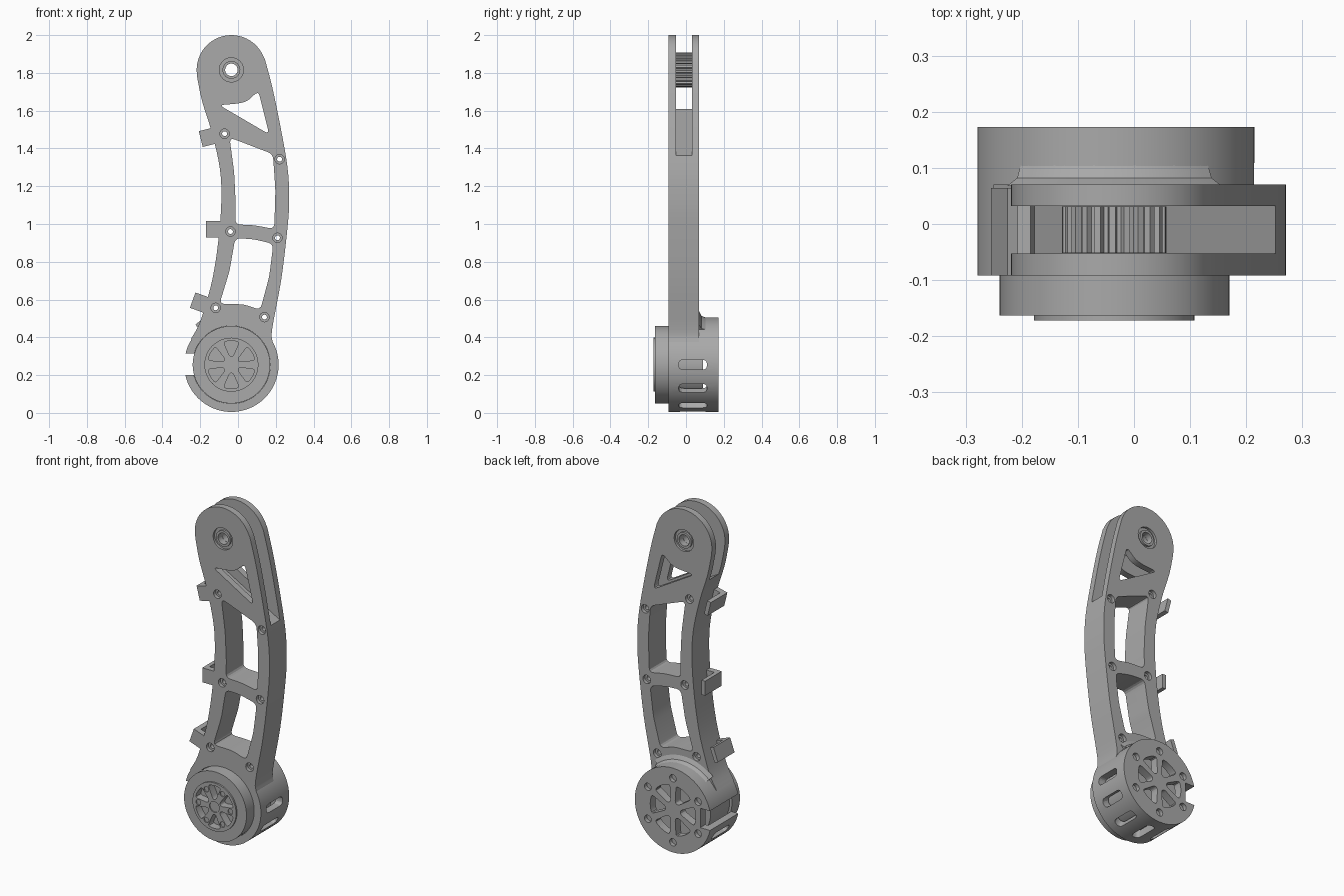
import bpy, bmesh, math
from mathutils import Matrix, Vector

if "Cube" in bpy.data.objects:
    bpy.data.objects.remove(bpy.data.objects["Cube"])

HX, HZ = -0.035, 0.255      # motor housing axis
PX, PZ = -0.035, 1.816      # upper pivot axis
FRONT, BACK = -0.092, 0.07  # arm faces

grey = bpy.data.materials.new("mid_grey")
grey.diffuse_color = (0.4, 0.4, 0.4, 1)
grey.use_nodes = True
grey.node_tree.nodes["Principled BSDF"].inputs["Base Color"].default_value = grey.diffuse_color


def prism(name, pts, y0, y1):
    """Extrude an (x, z) outline along y."""
    bm = bmesh.new()
    base = bm.faces.new([bm.verts.new((x, y0, z)) for x, z in pts])
    ext = bmesh.ops.extrude_face_region(bm, geom=[base])
    verts = [g for g in ext["geom"] if isinstance(g, bmesh.types.BMVert)]
    bmesh.ops.translate(bm, verts=verts, vec=(0, y1 - y0, 0))
    bmesh.ops.recalc_face_normals(bm, faces=bm.faces)
    me = bpy.data.meshes.new(name)
    bm.to_mesh(me)
    bm.free()
    me.materials.append(grey)
    ob = bpy.data.objects.new(name, me)
    bpy.context.collection.objects.link(ob)
    return ob


def arc(cx, cz, r, a0, a1, n):
    return [(cx + r * math.cos(math.radians(a0 + (a1 - a0) * i / n)),
             cz + r * math.sin(math.radians(a0 + (a1 - a0) * i / n))) for i in range(n + 1)]


def disc(name, cx, cz, r, y0, y1, n=48):
    return prism(name, arc(cx, cz, r, 0, 360, n)[:-1], y0, y1)


def rounded(corners, r, steps=4):
    """Round every corner of a polygon."""
    out, n = [], len(corners)
    for i in range(n):
        a, c, b = (Vector(corners[(i + k) % n]) for k in (-1, 0, 1))
        p = c + (a - c).normalized() * min(r, (a - c).length * 0.45)
        q = c + (b - c).normalized() * min(r, (b - c).length * 0.45)
        for s in range(steps + 1):
            t = s / steps
            out.append(tuple(p * (1 - t) ** 2 + c * 2 * t * (1 - t) + q * t * t))
    return out


def spline(pts, steps=4):
    """Smooth open curve through the points."""
    v = [Vector(p) for p in pts]
    v = [2 * v[0] - v[1]] + v + [2 * v[-1] - v[-2]]
    out = []
    for i in range(1, len(v) - 2):
        a, b, c, d = v[i - 1:i + 3]
        for s in range(steps):
            t = s / steps
            out.append(tuple(0.5 * (2 * b + (c - a) * t + (2 * a - 5 * b + 4 * c - d) * t * t
                                    + (3 * b - a - 3 * c + d) * t ** 3)))
    return out + [tuple(v[-2])]


def wedge(r0, r1, half, mid):
    """Rounded radial opening around the housing axis."""
    pts = arc(HX, HZ, r1, mid - half, mid + half, 3) + arc(HX, HZ, r0, mid + half * 0.6, mid - half * 0.6, 1)
    return rounded(pts, 0.016, 3)


def cut(target, cutters):
    for c in cutters:
        m = target.modifiers.new("cut", "BOOLEAN")
        m.operation, m.solver, m.object = "DIFFERENCE", "EXACT", c
        bpy.context.view_layer.objects.active = target
        bpy.ops.object.modifier_apply(modifier=m.name)
        bpy.data.objects.remove(c)


# Curved arm outline: right edge, round top, left edge
right = spline([(0.185, 0.37), (0.18, 0.44), (0.228, 0.7), (0.261, 0.97), (0.271, 1.13),
                (0.262, 1.3), (0.222, 1.53), (0.18, 1.73), (0.143, 1.87)])
left = spline([(-0.215, 1.77), (-0.19, 1.65), (-0.14, 1.49), (-0.097, 1.3), (-0.088, 1.13),
               (-0.103, 0.92), (-0.135, 0.71), (-0.18, 0.545), (-0.21, 0.46), (-0.25, 0.39)])
arm = prism("arm", right + arc(PX, PZ, 0.184, 22, 188, 24) + left + [(HX, HZ)], FRONT, BACK)

# Windows, fork slot, pivot bores and housing clearance
cutters = [
    prism("c", rounded(w, 0.03), -0.3, 0.3) for w in (
        [(-0.1, 1.63), (0.0, 1.637), (0.05, 1.65), (0.108, 1.705), (0.165, 1.475)],
        [(-0.045, 1.458), (0.185, 1.37), (0.198, 1.18), (0.192, 0.973), (0.09, 0.993),
         (-0.015, 0.998), (-0.012, 1.1), (-0.02, 1.27)],
        [(-0.015, 0.925), (0.08, 0.92), (0.187, 0.895), (0.165, 0.72), (0.118, 0.545),
         (0.03, 0.575), (-0.098, 0.577), (-0.045, 0.75)])]
cutters += [
    prism("c", [(-0.4, 1.735), (0.4, 1.28), (0.4, 2.2), (-0.4, 2.2)], -0.053, 0.032),
    disc("c", PX, PZ, 0.045, -0.3, 0.3, 32),
    disc("c", PX, PZ, 0.064, -0.3, FRONT + 0.014, 32),
    disc("c", PX, PZ, 0.064, BACK - 0.014, 0.3, 32),
    disc("c", HX, HZ, 0.249, -0.3, 0.3, 64)]
# Counterbored screw holes
for x, z in [(-0.071, 1.478), (0.22, 1.343), (-0.04, 0.96), (0.209, 0.927), (-0.118, 0.556), (0.14, 0.507)]:
    cutters += [disc("c", x, z, 0.013, -0.3, 0.3, 16),
                disc("c", x, z, 0.025, -0.3, FRONT + 0.02, 20),
                disc("c", x, z, 0.025, BACK - 0.02, 0.3, 20)]
cut(arm, cutters)

# Pivot sleeves and toothed pulley
for name, y0, y1 in (("front_bearing", FRONT + 0.002, -0.053), ("back_bearing", 0.032, BACK - 0.002)):
    b = disc(name, PX, PZ, 0.047, y0, y1, 32)
    cut(b, [disc("c", PX, PZ, 0.033, -0.3, 0.3, 32)])
teeth = []
for i in range(22):
    for da, r in ((0, 0.082), (5, 0.082), (7, 0.093), (14, 0.093)):
        a = math.radians(i * 360 / 22 + da)
        teeth.append((PX + r * math.cos(a), PZ + r * math.sin(a)))
pulley = prism("pulley", teeth, -0.052, 0.031)
cut(pulley, [disc("c", PX, PZ, 0.033, -0.3, 0.3, 32)])

# Cable hooks: front tab plus an outer lip, open at the back
for i, (ox, oz, ang) in enumerate([(-0.197, 1.45, 14), (-0.17, 0.972, 0), (-0.24, 0.597, -20)]):
    c, s = math.cos(math.radians(ang)), math.sin(math.radians(ang))

    def place(x0, x1, h=0.043):
        return [(ox + x * c - z * s, oz + x * s + z * c)
                for x, z in ((x0, -h), (x1, -h), (x1, h), (x0, h))]
    prism(f"hook_tab_{i + 1}", place(0, 0.09), FRONT, -0.058)
    prism(f"hook_lip_{i + 1}", place(0, 0.024), -0.058, 0.064)

# Motor housing: open cup with spoked back, vent slots and a side gap
housing = disc("motor_housing", HX, HZ, 0.25, FRONT, 0.173, 64)
cutters = [disc("c", HX, HZ, 0.206, -0.3, 0.125, 64),
           prism("c", [(-0.4, 0.2), (-0.215, 0.2), (-0.215, 0.315), (-0.4, 0.315)], -0.3, 0.3)]
for k in range(6):
    cutters.append(prism("c", wedge(0.05, 0.15, 22, 60 * k), 0.1, 0.3))
    a = math.radians(30 + 60 * k)
    x, z = HX + 0.19 * math.cos(a), HZ + 0.19 * math.sin(a)
    cutters += [disc("c", x, z, 0.022, 0.15, 0.3, 16)]
    a = math.radians(-30 * k)
    slot = prism("c", rounded([(-0.075, -0.026), (0.075, -0.026), (0.075, 0.026), (-0.075, 0.026)], 0.026), 0.2, 0.3)
    slot.data.transform(Matrix(((0, math.cos(a), math.sin(a), HX), (1, 0, 0, 0.036),
                                (0, math.sin(a), -math.cos(a), HZ), (0, 0, 0, 1))))
    cutters.append(slot)
cut(housing, cutters)

# Sloped collar where the housing meets the back of the arm
bm = bmesh.new()
prev = None
for i in range(21):
    a = math.radians(48 + 84 * i / 20)
    ring = [bm.verts.new((HX + r * math.cos(a), y, HZ + r * math.sin(a)))
            for r, y in ((0.248, BACK - 0.002), (0.285, BACK - 0.002), (0.259, 0.082), (0.248, 0.108))]
    if prev:
        for j in range(4):
            bm.faces.new((prev[j], prev[(j + 1) % 4], ring[(j + 1) % 4], ring[j]))
    else:
        bm.faces.new(ring)
    prev = ring
bm.faces.new(prev)
bmesh.ops.recalc_face_normals(bm, faces=bm.faces)
me = bpy.data.meshes.new("collar")
bm.to_mesh(me)
bm.free()
me.materials.append(grey)
bpy.context.collection.objects.link(bpy.data.objects.new("collar", me))

# Motor: rear body, front rim and face plate with petal recesses
disc("motor_body", HX, HZ, 0.19, -0.1, 0.09, 48)
rim = disc("motor_rim", HX, HZ, 0.205, -0.163, -0.088, 64)
plate = disc("motor_face", HX, HZ, 0.143, -0.172, -0.162, 48)
for part in (rim, plate):
    cut(part, [prism("c", wedge(0.045, 0.127, 19, 30 + 60 * k), -0.3, -0.125) for k in range(6)])
cut(plate, [disc("c", HX + 0.105 * math.cos(math.radians(60 * k)), HZ + 0.105 * math.sin(math.radians(60 * k)),
                 0.016, -0.3, -0.165, 16) for k in range(6)])
cut(plate, [disc("c", HX, HZ, 0.032, -0.3, -0.166, 24)])

# Smooth the round walls, keep the edges crisp
for ob in bpy.context.scene.objects:
    bpy.ops.object.select_all(action="DESELECT")
    ob.select_set(True)
    bpy.context.view_layer.objects.active = ob
    bpy.ops.object.shade_smooth_by_angle(angle=math.radians(20))
